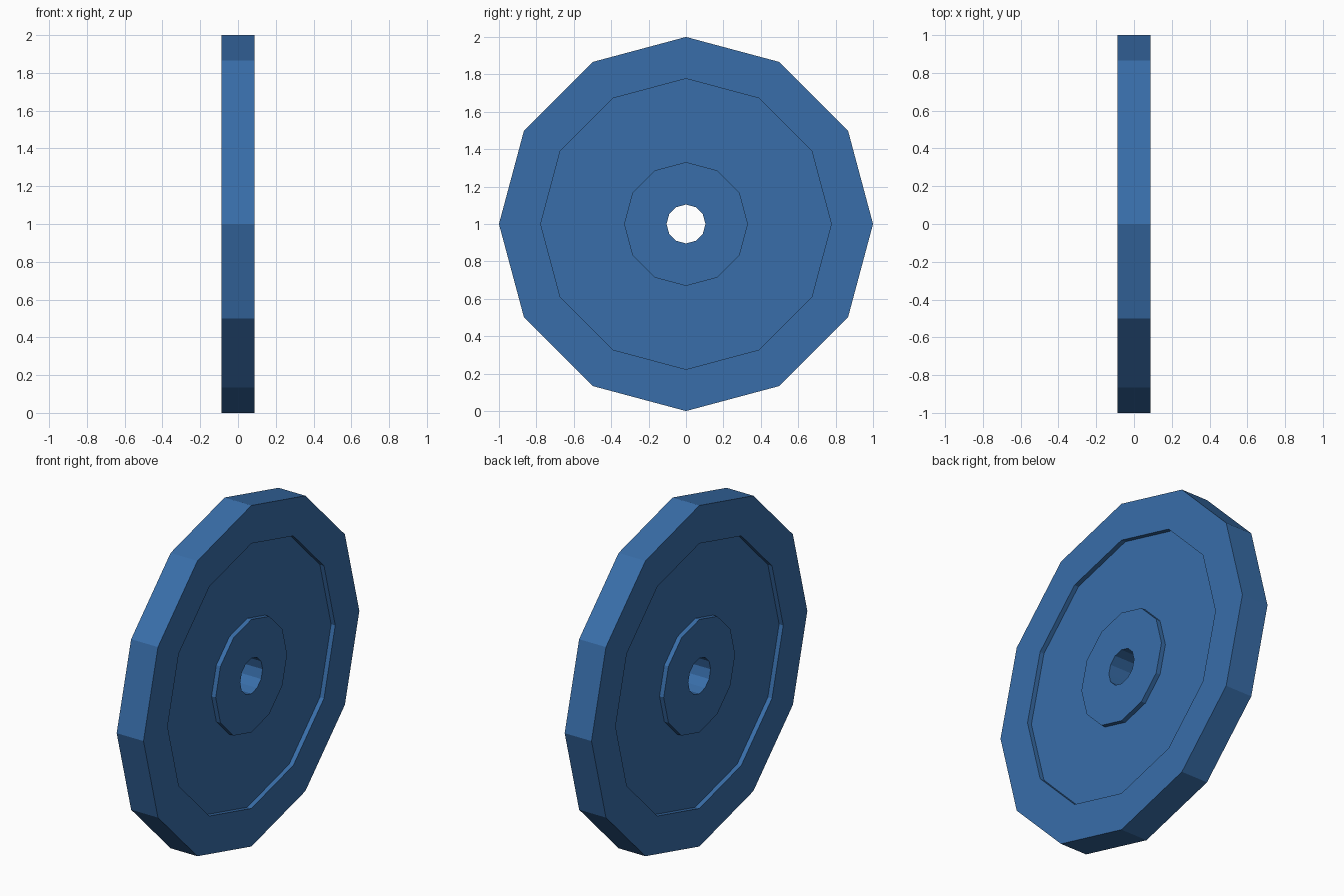
import bpy, bmesh, math

if "Cube" in bpy.data.objects:
    bpy.data.objects.remove(bpy.data.objects["Cube"])

SIDES = 12
HALF = 0.087          # half thickness of rim and hub
WEB = 0.06            # half thickness of recessed web

# closed cross-section (x, radius), mirrored about x = 0
half_profile = [(HALF, 0.104), (HALF, 0.331), (WEB, 0.331),
                (WEB, 0.777), (HALF, 0.777), (HALF, 1.0)]
profile = half_profile + [(-x, r) for x, r in reversed(half_profile)]

# blue paint
blue = bpy.data.materials.new("blue")
blue.diffuse_color = (0.04, 0.155, 0.40, 1.0)
blue.use_nodes = True
blue.node_tree.nodes["Principled BSDF"].inputs["Base Color"].default_value = blue.diffuse_color

# lathe the section around the x axis
bm = bmesh.new()
rings = []
for i in range(SIDES):
    a = 2 * math.pi * i / SIDES
    rings.append([bm.verts.new((x, r * math.cos(a), 1 + r * math.sin(a)))
                  for x, r in profile])
n = len(profile)
for i in range(SIDES):
    a, b = rings[i], rings[(i + 1) % SIDES]
    for j in range(n):
        k = (j + 1) % n
        bm.faces.new((a[j], b[j], b[k], a[k]))
bmesh.ops.recalc_face_normals(bm, faces=bm.faces[:])

mesh = bpy.data.meshes.new("wheel_disc")
bm.to_mesh(mesh)
bm.free()
mesh.materials.append(blue)
wheel = bpy.data.objects.new("wheel_disc", mesh)
bpy.context.collection.objects.link(wheel)
